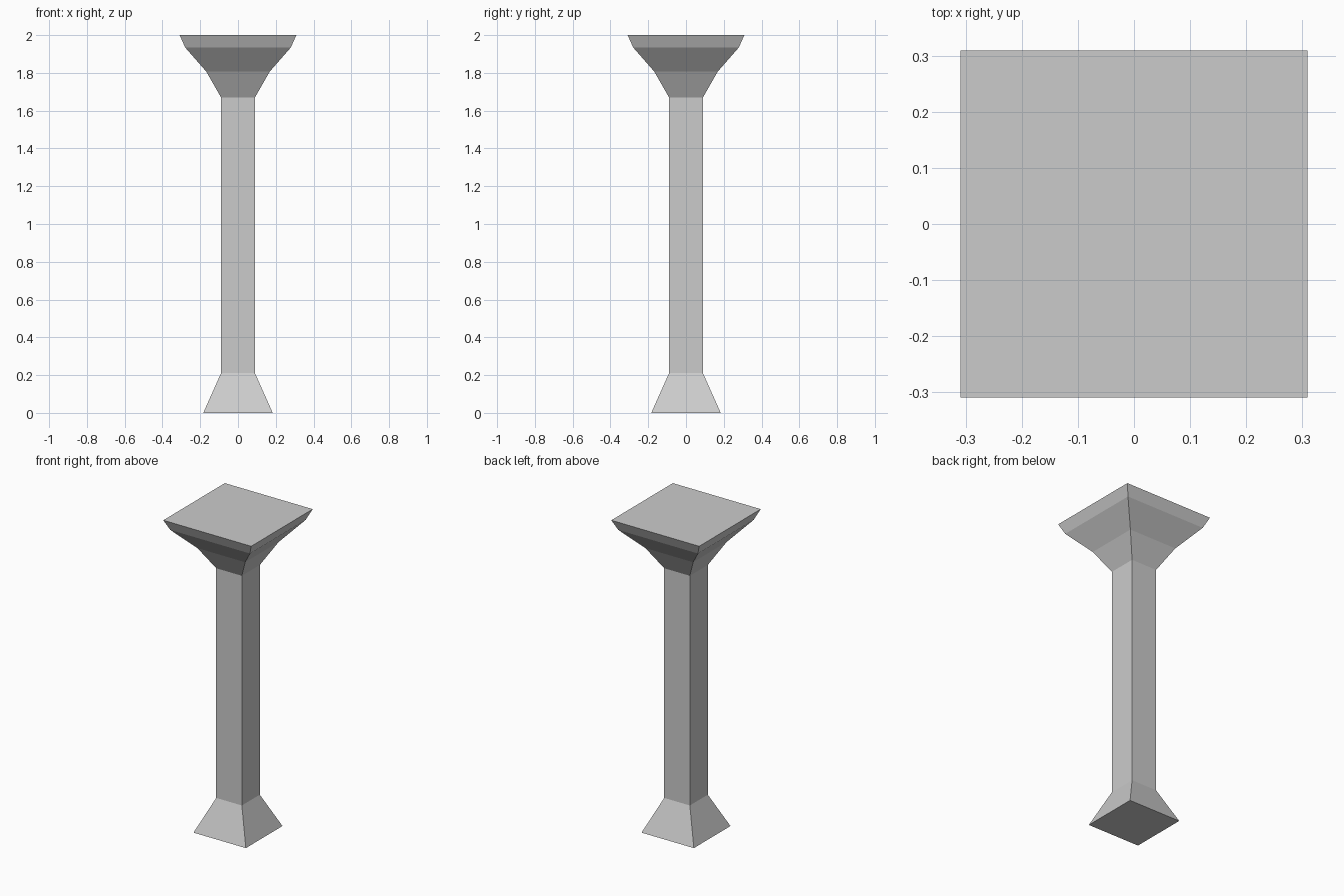
import bpy, bmesh

if "Cube" in bpy.data.objects:
    bpy.data.objects.remove(bpy.data.objects["Cube"])

# Square column profile: (half width, height) from foot to top slab
PROFILE = [(0.184, 0.0), (0.09, 0.21), (0.09, 1.67),
           (0.168, 1.807), (0.28, 1.935), (0.309, 2.0)]


def square_loft(name, profile):
    bm = bmesh.new()
    rings = [[bm.verts.new((sx * h, sy * h, z))
              for sx, sy in ((-1, -1), (1, -1), (1, 1), (-1, 1))]
             for h, z in profile]
    # Side walls between neighbouring rings
    for low, high in zip(rings, rings[1:]):
        for i in range(4):
            j = (i + 1) % 4
            bm.faces.new((low[i], low[j], high[j], high[i]))
    # Bottom and top caps
    bm.faces.new(rings[0][::-1])
    bm.faces.new(rings[-1])
    mesh = bpy.data.meshes.new(name)
    bm.to_mesh(mesh)
    bm.free()
    obj = bpy.data.objects.new(name, mesh)
    bpy.context.collection.objects.link(obj)
    return obj


# Flared foot, straight shaft and stepped capital in one closed body
square_loft("square_column", PROFILE)
